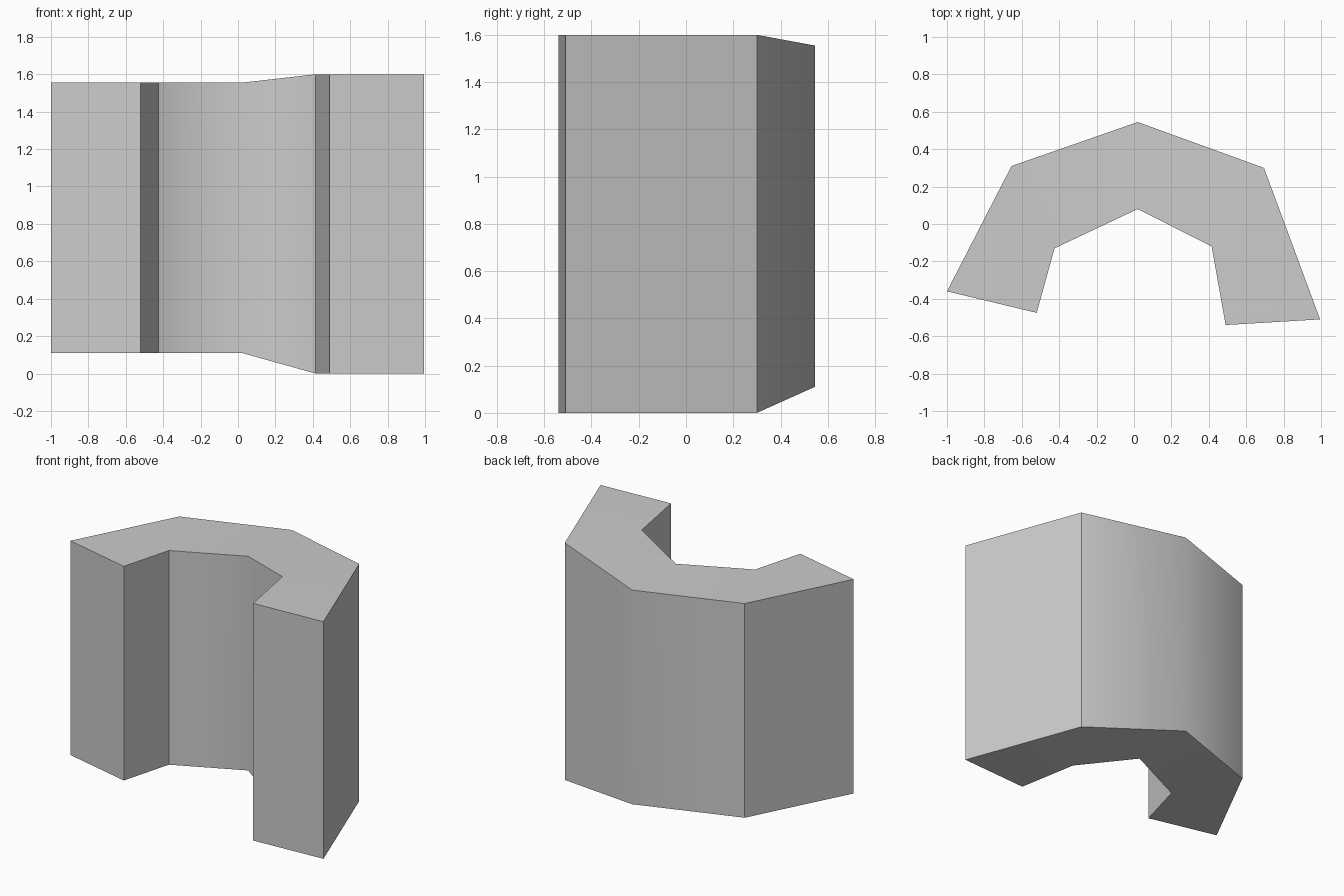
import bpy
import bmesh

cube = bpy.data.objects.get("Cube")
if cube:
    bpy.data.objects.remove(cube, do_unlink=True)

# Plain grey material
grey = bpy.data.materials.new("plain_grey")
grey.use_nodes = True
colour = (0.6, 0.6, 0.6, 1)
grey.diffuse_color = colour
grey.node_tree.nodes["Principled BSDF"].inputs["Base Color"].default_value = colour

# Stations along the arch: outer (x, y), inner (x, y), bottom z, top z
SHORT = (0.11, 1.555)
TALL = (0.0, 1.6)
stations = [
    ((-1.0, -0.36), (-0.52, -0.475), SHORT),
    ((-0.655, 0.31), (-0.425, -0.13), SHORT),
    ((0.02, 0.545), (0.02, 0.08), SHORT),
    ((0.695, 0.3), (0.415, -0.12), TALL),
    ((0.995, -0.51), (0.49, -0.54), TALL),
]

bm = bmesh.new()
rings = []
for outer, inner, (low, high) in stations:
    corners = [(*outer, low), (*outer, high), (*inner, high), (*inner, low)]
    rings.append([bm.verts.new(c) for c in corners])

# Wall panels between stations, then the two end caps
for a, b in zip(rings, rings[1:]):
    for i in range(4):
        j = (i + 1) % 4
        bm.faces.new((a[i], a[j], b[j], b[i]))
bm.faces.new(rings[0])
bm.faces.new(reversed(rings[-1]))
bmesh.ops.recalc_face_normals(bm, faces=bm.faces)

# Smooth over the crown and across top and bottom, all other edges crisp
for face in bm.faces:
    face.smooth = True
for edge in bm.edges:
    edge.smooth = False
for ring in rings[1:-1]:
    for i, j in ((1, 2), (3, 0)):
        bm.edges.get((ring[i], ring[j])).smooth = True
crown = rings[2]
for i, j in ((0, 1), (2, 3)):
    bm.edges.get((crown[i], crown[j])).smooth = True

mesh = bpy.data.meshes.new("arched_wall")
bm.to_mesh(mesh)
bm.free()
mesh.materials.append(grey)
wall = bpy.data.objects.new("arched_wall", mesh)
bpy.context.collection.objects.link(wall)
